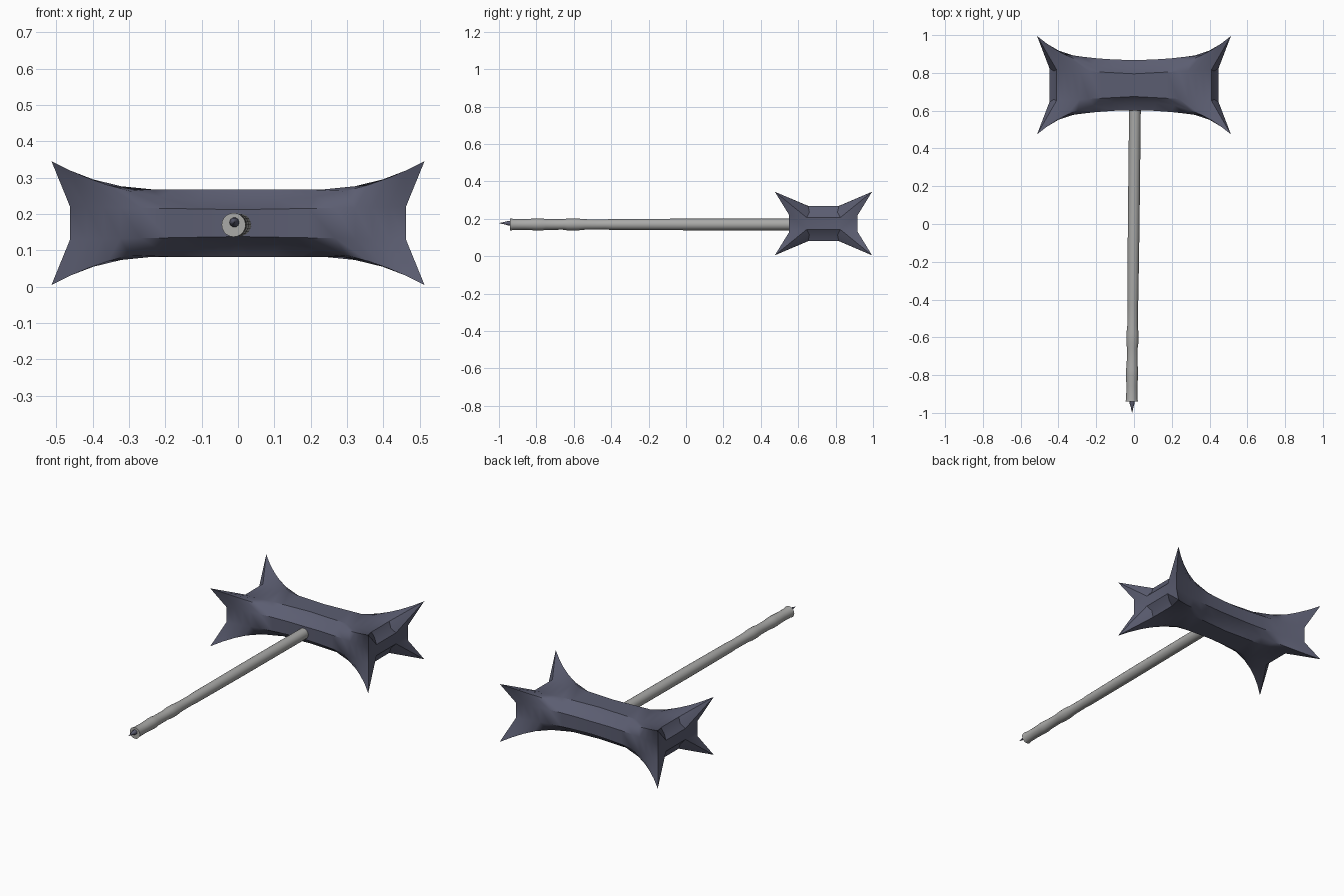
import bpy, bmesh, math

if "Cube" in bpy.data.objects:
    bpy.data.objects.remove(bpy.data.objects["Cube"])

HEAD_Y, HEAD_Z = 0.735, 0.175


def material(name, rgb):
    m = bpy.data.materials.new(name)
    m.diffuse_color = (*rgb, 1)
    m.use_nodes = True
    m.node_tree.nodes["Principled BSDF"].inputs["Base Color"].default_value = m.diffuse_color
    return m


STEEL = material("dark blue steel", (0.105, 0.11, 0.165))
GREY = material("light grey grip", (0.40, 0.40, 0.39))


def finish(bm, name, mat, angle):
    bmesh.ops.recalc_face_normals(bm, faces=bm.faces)
    me = bpy.data.meshes.new(name)
    bm.to_mesh(me)
    bm.free()
    me.materials.append(mat)
    ob = bpy.data.objects.new(name, me)
    bpy.context.collection.objects.link(ob)
    bpy.ops.object.select_all(action='DESELECT')
    ob.select_set(True)
    bpy.context.view_layer.objects.active = ob
    bpy.ops.object.shade_smooth_by_angle(angle=math.radians(angle))
    return ob


# Hammer head: notched cross-section swept along x, corners flaring to spikes
def section(s):
    t = abs(s)
    front = (0.462 * s, 0.133 + 0.05 * t**2, 0.037 + 0.008 * t)
    crease = (0.513 * s, 0.088 + 0.172 * t**2.5, 0.06 + 0.11 * t**2.5)
    top = (0.41 * s, 0.06 + 0.022 * t, 0.093)
    return front, crease, top


def build_head():
    bm = bmesh.new()

    def vert(p, sy, sz):
        return bm.verts.new((p[0], HEAD_Y + sy * p[1], HEAD_Z + sz * p[2]))

    rings = []
    steps = [0, 0.22, 0.42, 0.58, 0.7, 0.8, 0.9, 1]
    for s in [-t for t in steps[:0:-1]] + steps:
        ring = []
        for sy, sz, flip in ((1, 1, 0), (-1, 1, 1), (-1, -1, 0), (1, -1, 1)):
            quarter = [vert(p, sy, sz) for p in section(s)]
            ring += quarter[::-1] if flip else quarter
        rings.append(ring)
    for a, b in zip(rings, rings[1:]):
        for i in range(12):
            j = (i + 1) % 12
            bm.faces.new((a[i], a[j], b[j], b[i]))

    # striking faces, with a notch between each pair of spikes
    for ring, sx in ((rings[0], -1), (rings[-1], 1)):
        q = {}
        for k, (sy, sz) in enumerate(((1, 1), (-1, 1), (-1, -1), (1, -1))):
            f, c, t = ring[3 * k:3 * k + 3][::-1 if k % 2 else 1]
            e = vert((0.448 * sx, 0.09, 0.032), sy, sz)
            n = vert((0.425 * sx, 0.075, 0.06), sy, sz)
            q[sy, sz] = (f, c, t, e, n)
            bm.faces.new((e, f, c))
            bm.faces.new((e, c, n))
            bm.faces.new((n, c, t))
        for sz in (1, -1):
            l, r = q[-1, sz], q[1, sz]
            bm.faces.new((l[3], r[3], r[4], l[4]))
            bm.faces.new((l[4], r[4], r[2], l[2]))
        for sy in (1, -1):
            d, u = q[sy, -1], q[sy, 1]
            bm.faces.new((d[3], d[0], u[0], u[3]))
        bm.faces.new([q[k][3] for k in ((1, 1), (-1, 1), (-1, -1), (1, -1))])
    return finish(bm, "hammer_head", STEEL, 25)


# Turned part along y; axis drifts slightly in x as the shaft leans
def lathe(name, profile, sides, mat, z, lean=True, x=0.0):
    bm = bmesh.new()
    rings = []
    for y, r in profile:
        cx = -0.012 + 0.011 * (y + 0.94) if lean else x
        rings.append([bm.verts.new((cx + r * math.cos(2 * math.pi * i / sides), y,
                                    z + r * math.sin(2 * math.pi * i / sides)))
                      for i in range(sides)])
    for a, b in zip(rings, rings[1:]):
        for i in range(sides):
            j = (i + 1) % sides
            bm.faces.new((a[i], a[j], b[j], b[i]))
    bm.faces.new(rings[0])
    bm.faces.new(rings[-1])
    return finish(bm, name, mat, 35)


build_head()

# Handle with swollen grip rings
lathe("handle", [(-0.94, 0.033), (-0.925, 0.030), (-0.86, 0.029), (-0.80, 0.032),
                 (-0.77, 0.032), (-0.75, 0.029), (-0.66, 0.028), (-0.63, 0.032),
                 (-0.58, 0.032), (-0.54, 0.028), (-0.43, 0.027), (-0.40, 0.029),
                 (0.0, 0.031), (0.66, 0.031)], 20, GREY, 0.17)

# Pommel spike
lathe("pommel_spike", [(-0.93, 0.014), (-0.95, 0.013), (-0.97, 0.007), (-0.998, 0.001)],
      10, STEEL, 0.177, lean=False, x=-0.01)
